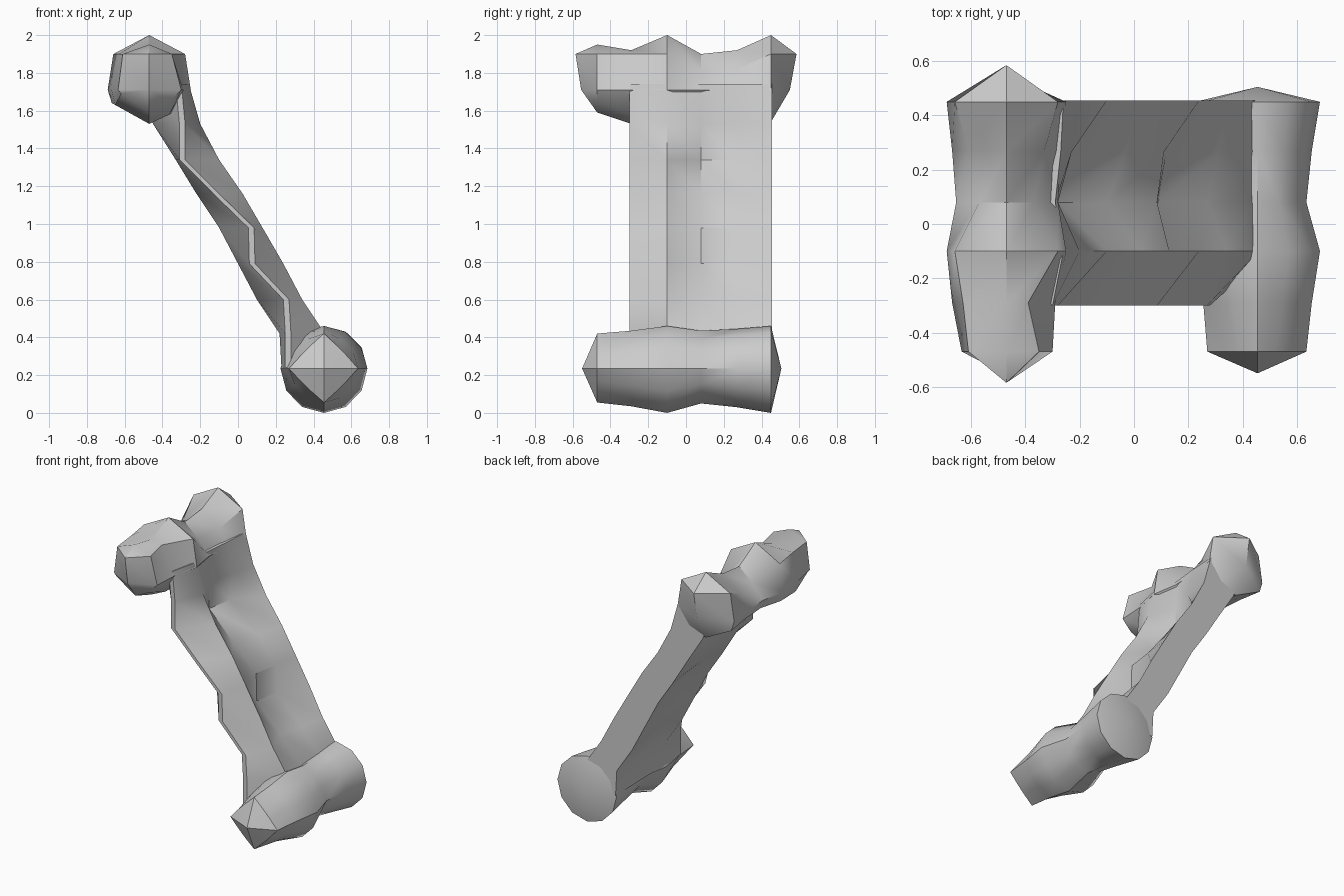
import bpy, bmesh, math

cube = bpy.data.objects.get("Cube")
if cube:
    bpy.data.objects.remove(cube)

grey = bpy.data.materials.new("plain_grey")
grey.use_nodes = True
colour = (0.6, 0.6, 0.6, 1)
grey.diffuse_color = colour
grey.node_tree.nodes["Principled BSDF"].inputs["Base Color"].default_value = colour


def loft(name, rings):
    """Skin a closed solid through rings with equal point counts."""
    bm = bmesh.new()
    rows = [[bm.verts.new(p) for p in ring] for ring in rings]
    n = len(rows[0])
    for a, b in zip(rows, rows[1:]):
        for i in range(n):
            j = (i + 1) % n
            bm.faces.new((a[i], a[j], b[j], b[i]))
    bm.faces.new(rows[0])
    bm.faces.new(rows[-1])
    bmesh.ops.remove_doubles(bm, verts=bm.verts[:], dist=0.001)
    bmesh.ops.recalc_face_normals(bm, faces=bm.faces[:])
    mesh = bpy.data.meshes.new(name)
    bm.to_mesh(mesh)
    bm.free()
    mesh.materials.append(grey)
    obj = bpy.data.objects.new(name, mesh)
    bpy.context.collection.objects.link(obj)
    bpy.ops.object.select_all(action='DESELECT')
    obj.select_set(True)
    bpy.context.view_layer.objects.active = obj
    bpy.ops.object.shade_smooth_by_angle(angle=math.radians(35))


# Slanted shaft: a front ridge with a thin rim, a stepped groove, a thick back edge
def shaft_ring(z, ridge, panel, groove, rim, under):
    outline = [(rim, -0.3), (ridge, -0.1), (groove, 0.08), (panel, 0.265),
               (ridge, 0.455), (under, 0.455),
               (0.4 * rim + 0.6 * under - 0.01, 0.08),
               (under, -0.1), (rim - 0.03, -0.3)]
    return [(x, y, z) for x, y in outline]


# Each level: height, then x of ridge, panel, groove, rim and underside
SHAFT = [(1.74, -0.26, -0.27, -0.29, -0.3, -0.5),
         (1.53, -0.2, -0.23, -0.28, -0.28, -0.45),
         (1.34, -0.1, -0.25, -0.28, -0.28, -0.33),
         (1.16, 0.025, -0.03, -0.1, -0.1, -0.22),
         (0.98, 0.13, 0.11, 0.085, 0.085, -0.1),
         (0.79, 0.24, 0.12, 0.09, 0.09, 0.0),
         (0.6, 0.34, 0.31, 0.27, 0.27, 0.1),
         (0.42, 0.46, 0.45, 0.44, 0.28, 0.22),
         (0.24, 0.5, 0.5, 0.5, 0.28, 0.23)]
loft("slanted_shaft", [shaft_ring(*level) for level in SHAFT])


# Upper crossbar: faceted knobs running front to back, with a notch between them
UX = -0.47


def upper_ring(y, left, shoulder_l, shoulder_r, right, shoulder_z, top, bottom):
    return [(UX, y, top), (UX + shoulder_r, y, shoulder_z), (UX + right, y, 1.71),
            (UX + right * 0.6, y, bottom + 0.05), (UX, y, bottom),
            (UX - left * 0.9, y, bottom + 0.1), (UX - left, y, 1.71),
            (UX - shoulder_l, y, shoulder_z)]


def upper_tip(y_top, y_low):
    return [(UX, y_top, 1.9)] * 2 + [(UX, y_low, 1.71)] * 5 + [(UX, y_top, 1.9)]


loft("upper_crossbar", [
    upper_tip(-0.585, -0.555),
    upper_ring(-0.47, 0.165, 0.14, 0.12, 0.17, 1.9, 1.95, 1.59),
    upper_ring(-0.29, 0.20, 0.16, 0.08, 0.18, 1.9, 1.92, 1.53),
    upper_ring(-0.10, 0.22, 0.19, 0.19, 0.22, 1.9, 2.0, 1.54),
    upper_ring(0.08, 0.185, 0.10, 0.10, 0.19, 1.81, 1.9, 1.55),
    upper_ring(0.27, 0.20, 0.14, 0.14, 0.20, 1.82, 1.92, 1.55),
    upper_ring(0.45, 0.22, 0.19, 0.19, 0.22, 1.9, 2.0, 1.54),
    upper_tip(0.585, 0.55),
])


# Lower crossbar: rounder knobs, squared to a diamond at the front
LX, LZ = 0.455, 0.235


def lower_ring(y, left, right, top, bottom, diamond=0):
    ring = []
    for k in range(12):
        a = math.radians(30 * k)
        c, s = math.cos(a), math.sin(a)
        m = 1 - diamond + diamond / (abs(c) + abs(s))
        ring.append((LX + m * c * (right if c > 0 else left), y,
                     LZ + m * s * (top if s > 0 else bottom)))
    return ring


def lower_tip(y):
    return [(LX, y, LZ)] * 12


loft("lower_crossbar", [
    lower_tip(-0.55),
    lower_ring(-0.47, 0.185, 0.18, 0.185, 0.18, 0.9),
    lower_ring(-0.29, 0.20, 0.20, 0.20, 0.20, 0.4),
    lower_ring(-0.10, 0.23, 0.23, 0.225, 0.235),
    lower_ring(0.08, 0.20, 0.18, 0.20, 0.185, 0.4),
    lower_ring(0.27, 0.21, 0.20, 0.21, 0.205, 0.1),
    lower_ring(0.45, 0.23, 0.23, 0.225, 0.235),
    lower_tip(0.505),
])
